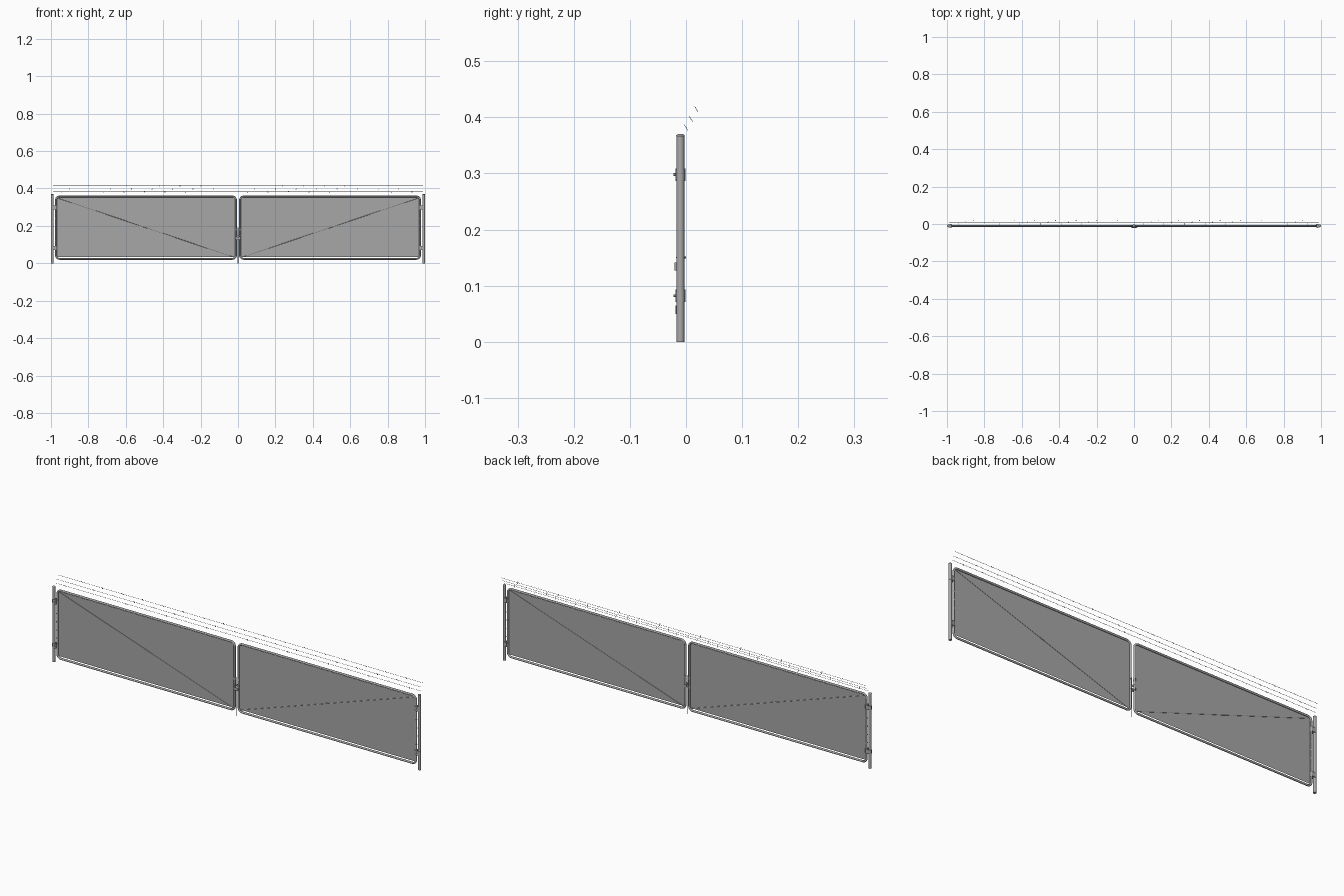
import bpy, bmesh, math
from mathutils import Vector, Matrix

if "Cube" in bpy.data.objects:
    bpy.data.objects.remove(bpy.data.objects["Cube"])

Y = -0.01  # plane of the gate


def material(name, v, alpha=1):
    m = bpy.data.materials.new(name)
    m.diffuse_color = (v, v, v, alpha)
    m.use_nodes = True
    m.node_tree.nodes["Principled BSDF"].inputs["Base Color"].default_value = m.diffuse_color
    return m


STEEL = material("galvanised_steel", 0.40)
WIRE = material("wire_grey", 0.36)
FABRIC = material("fence_fabric_grey", 0.39, 0.8)


def finish(name, bm, mat, smooth=True):
    me = bpy.data.meshes.new(name)
    bm.to_mesh(me)
    bm.free()
    me.materials.append(mat)
    ob = bpy.data.objects.new(name, me)
    bpy.context.collection.objects.link(ob)
    if smooth:
        bpy.ops.object.select_all(action='DESELECT')
        ob.select_set(True)
        bpy.context.view_layer.objects.active = ob
        bpy.ops.object.shade_smooth_by_angle(angle=math.radians(40))
    return ob


def rods(name, segments, r, sides=12, mat=STEEL, smooth=True):
    """One object made of straight round bars, each from point a to point b."""
    bm = bmesh.new()
    for a, b in segments:
        a, b = Vector(a), Vector(b)
        d = b - a
        mtx = Matrix.Translation((a + b) / 2) @ d.to_track_quat('Z', 'Y').to_matrix().to_4x4()
        bmesh.ops.create_cone(bm, cap_ends=True, segments=sides, radius1=r, radius2=r,
                              depth=d.length, matrix=mtx)
    return finish(name, bm, mat, smooth)


def boxes(name, items, mat=STEEL):
    """One object made of boxes given as (centre, size)."""
    bm = bmesh.new()
    for c, s in items:
        bmesh.ops.create_cube(bm, size=1, matrix=Matrix.Translation(c) @ Matrix.Diagonal((*s, 1)))
    return finish(name, bm, mat, False)


def ring_frame(name, x0, x1, z0, z1, rad, r):
    """Closed round tube following a rounded rectangle."""
    path = []
    corners = ((x1 - rad, z1 - rad, 0), (x0 + rad, z1 - rad, 90),
               (x0 + rad, z0 + rad, 180), (x1 - rad, z0 + rad, 270))
    for cx, cz, start in corners:
        for k in range(7):
            a = math.radians(start + 15 * k)
            path.append((cx + rad * math.cos(a), cz + rad * math.sin(a), math.cos(a), math.sin(a)))
    bm = bmesh.new()
    n = 12
    rings = []
    for px, pz, nx, nz in path:
        ring = []
        for k in range(n):
            t = 2 * math.pi * k / n
            o = r * math.cos(t)
            ring.append(bm.verts.new((px + nx * o, Y + r * math.sin(t), pz + nz * o)))
        rings.append(ring)
    for i, ring in enumerate(rings):
        nxt = rings[(i + 1) % len(rings)]
        for k in range(n):
            j = (k + 1) % n
            bm.faces.new((ring[k], ring[j], nxt[j], nxt[k]))
    bmesh.ops.recalc_face_normals(bm, faces=bm.faces[:])
    return finish(name, bm, STEEL)


def sheet(name, x0, x1, z0, z1):
    """Single flat sheet of fence fabric facing the front."""
    bm = bmesh.new()
    bm.faces.new([bm.verts.new((x, Y, z)) for x, z in ((x0, z0), (x1, z0), (x1, z1), (x0, z1))])
    return finish(name, bm, FABRIC, False)


ZT, ZB = 0.3575, 0.0235         # frame tube centre lines
XI, XO = 0.0105, 0.9735
R = 0.0048
for side, s in (("left", -1), ("right", 1)):
    # post with a low domed cap
    px = 0.9925 * s
    rods(side + "_post", [((px, Y, 0), (px, Y, 0.366))], 0.007, 16)
    bm = bmesh.new()
    bmesh.ops.create_uvsphere(bm, u_segments=16, v_segments=8, radius=0.0075,
                              matrix=Matrix.Translation((px, Y, 0.367)) @ Matrix.Diagonal((1, 1, .5, 1)))
    finish(side + "_post_cap", bm, STEEL)

    # leaf frame and fabric, with a narrow gap above the bottom tube
    xa, xb = sorted((XI * s, XO * s))
    ring_frame(side + "_gate_frame", xa, xb, ZB, ZT, 0.02, R)
    sheet(side + "_fabric", xa + R + .001, xb - R - .001, ZB + R + .006, ZT - R - .001)

    # diagonal brace with a turnbuckle at its middle
    p = Vector((XO * s - .008 * s, Y, ZT - .008))
    q = Vector((XI * s + .008 * s, Y, ZB + .008))
    rods(side + "_brace_rod", [(p, q)], 0.0014, 8)
    mid, d = (p + q) / 2, (p - q).normalized()
    rods(side + "_turnbuckle", [(mid - d * .012, mid + d * .012)], 0.0024, 8)

    # tension bands around the outer upright tube
    rods(side + "_tension_bands", [((XO * s, Y, z - .002), (XO * s, Y, z + .002))
                                   for z in (.12, .16, .2, .24)], R + .0007, 12)

    # hinges: collars on post and frame, strap plates and bolts
    rods(side + "_hinge_post_collars", [((px, Y, z - .009), (px, Y, z + .009))
                                        for z in (.298, .082)], 0.0076, 14)
    rods(side + "_hinge_frame_collars", [((XO * s, Y, z - .01), (XO * s, Y, z + .01))
                                         for z in (.298, .082)], 0.0062, 14)
    boxes(side + "_hinge_straps", [((.982 * s, y, z), (.016, .003, .022))
                                   for z in (.298, .082) for y in (Y - .0075, Y + .0075)])
    rods(side + "_hinge_bolts", [((.982 * s, Y - .012, z), (.982 * s, Y + .009, z))
                                 for z in (.298, .082)], 0.0025, 6)

# centre latch: drop rod, handle, collars and fork plate
rods("drop_rod", [((0, Y - .004, 0), (0, Y - .004, 0.19))], 0.0014, 8)
rods("drop_rod_handle", [((0, Y - .0065, .05), (0, Y - .0065, .065))], 0.0018, 8)
rods("latch_handle", [((-.014, Y - .006, .15), (.018, Y - .006, .15))], 0.0018, 8)
rods("latch_collars", [((x, Y, z - .005), (x, Y, z + .005))
                       for x in (-XI, XI) for z in (.135, .18)], 0.006, 12)
boxes("latch_plate", [((0, Y - .0085, .134), (.026, .004, .014))])
rods("latch_bolt", [((0, Y - .006, .15), (0, Y + .01, .15))], 0.0018, 8)

# three barbed wires leaning outward, with staggered barbs
for i, (y, z) in enumerate(((0, .382), (.009, .397), (.0185, .4145))):
    rods(f"barbed_wire_{i + 1}", [((-.99, y, z), (.99, y, z))], 0.0007, 6, WIRE)
    barbs = []
    x = -.94 + .04 * i
    while x < .97:
        for e in (-.002, .002):
            barbs.append(((x - e, y - .003, z + .005), (x + e, y + .003, z - .005)))
        x += .11
    rods(f"barbs_{i + 1}", barbs, 0.0005, 4, WIRE, False)
